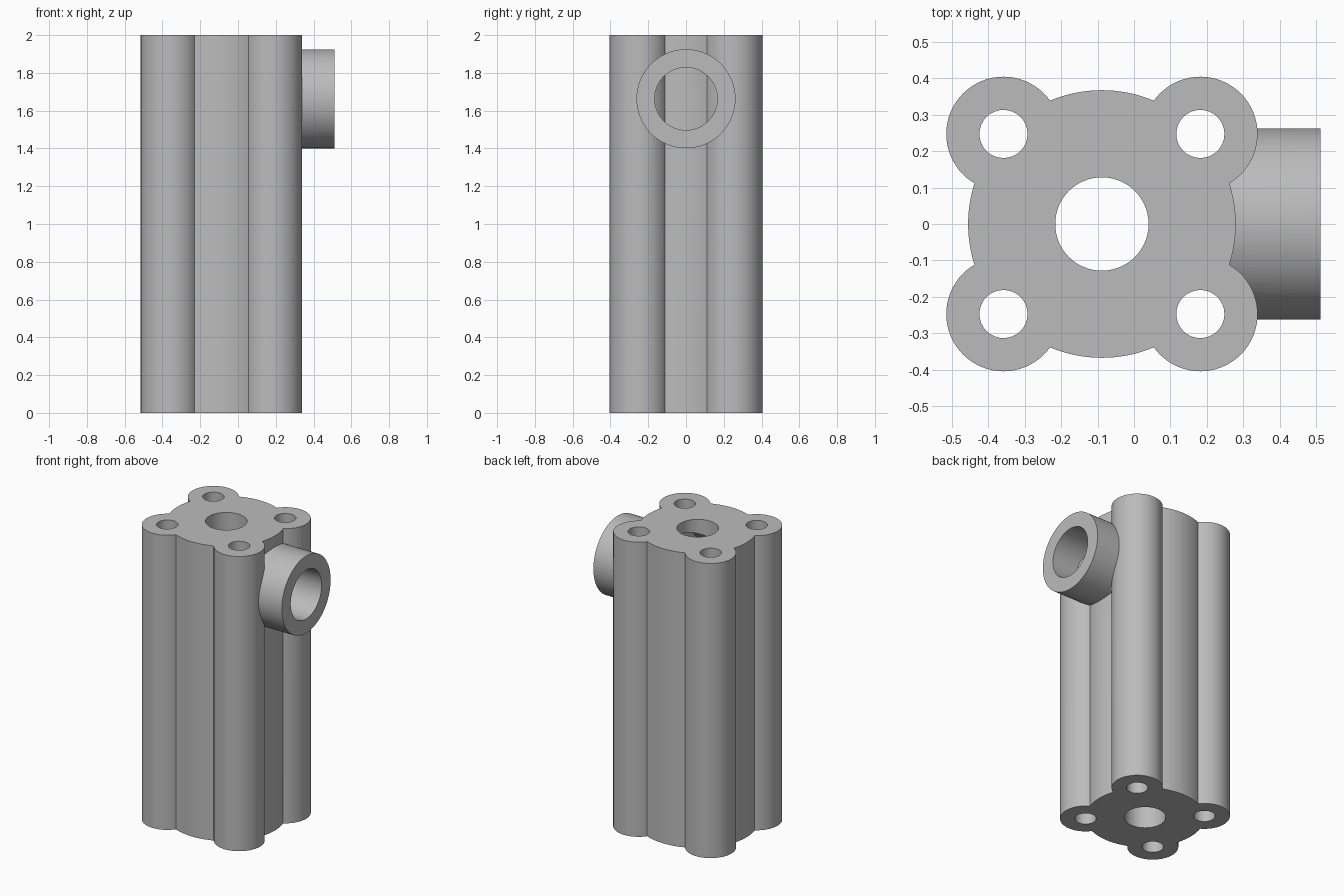
import bpy
from math import pi

cube = bpy.data.objects.get("Cube")
if cube:
    bpy.data.objects.remove(cube, do_unlink=True)

# Plain grey metal
grey = bpy.data.materials.new("plain grey")
grey.use_nodes = True
colour = (0.5, 0.5, 0.5, 1)
grey.diffuse_color = colour
grey.node_tree.nodes["Principled BSDF"].inputs["Base Color"].default_value = colour

CX = -0.088          # axis of the main block
PORT_Z = 1.663       # height of the side port


def upright(name, x, y, r, z0, z1, sides):
    bpy.ops.mesh.primitive_cylinder_add(
        vertices=sides, radius=r, depth=z1 - z0, location=(x, y, (z0 + z1) / 2))
    ob = bpy.context.object
    ob.name = name
    ob.data.materials.append(grey)
    return ob


def sideways(name, r, x0, x1, sides=96):
    bpy.ops.mesh.primitive_cylinder_add(
        vertices=sides, radius=r, depth=x1 - x0,
        location=((x0 + x1) / 2, 0, PORT_Z), rotation=(0, pi / 2, 0))
    ob = bpy.context.object
    ob.name = name
    ob.data.materials.append(grey)
    return ob


def combine(target, tool, operation):
    mod = target.modifiers.new("combine", "BOOLEAN")
    mod.operation = operation
    mod.solver = "EXACT"
    mod.object = tool
    bpy.context.view_layer.objects.active = target
    bpy.ops.object.modifier_apply(modifier=mod.name)
    bpy.data.objects.remove(tool, do_unlink=True)


# Round core with four corner columns
block = upright("valve_block", CX, 0, 0.367, 0, 2, 128)
corners = [(CX + sx * 0.27, sy * 0.247) for sx in (-1, 1) for sy in (-1, 1)]
for x, y in corners:
    combine(block, upright("corner_column", x, y, 0.157, 0, 2, 64), "UNION")

# Side port: a short tube that meets the block's outer wall
port = sideways("side_port", 0.262, 0.255, 0.512)
combine(port, sideways("port_bore", 0.166, 0.2, 0.6), "DIFFERENCE")
combine(block, port, "UNION")

# Bolt holes and central bore
for x, y in corners:
    combine(block, upright("bolt_hole", x, y, 0.066, -0.1, 2.1, 32), "DIFFERENCE")
combine(block, upright("main_bore", CX, 0, 0.128, -0.1, 2.1, 64), "DIFFERENCE")

# Inner recess behind the port, opening into the bore
combine(block, sideways("port_recess", 0.262, CX, 0.07), "DIFFERENCE")

# Smooth round walls, crisp rims and valleys
bpy.ops.object.select_all(action="DESELECT")
block.select_set(True)
bpy.context.view_layer.objects.active = block
bpy.ops.object.shade_smooth_by_angle(angle=pi / 6)
